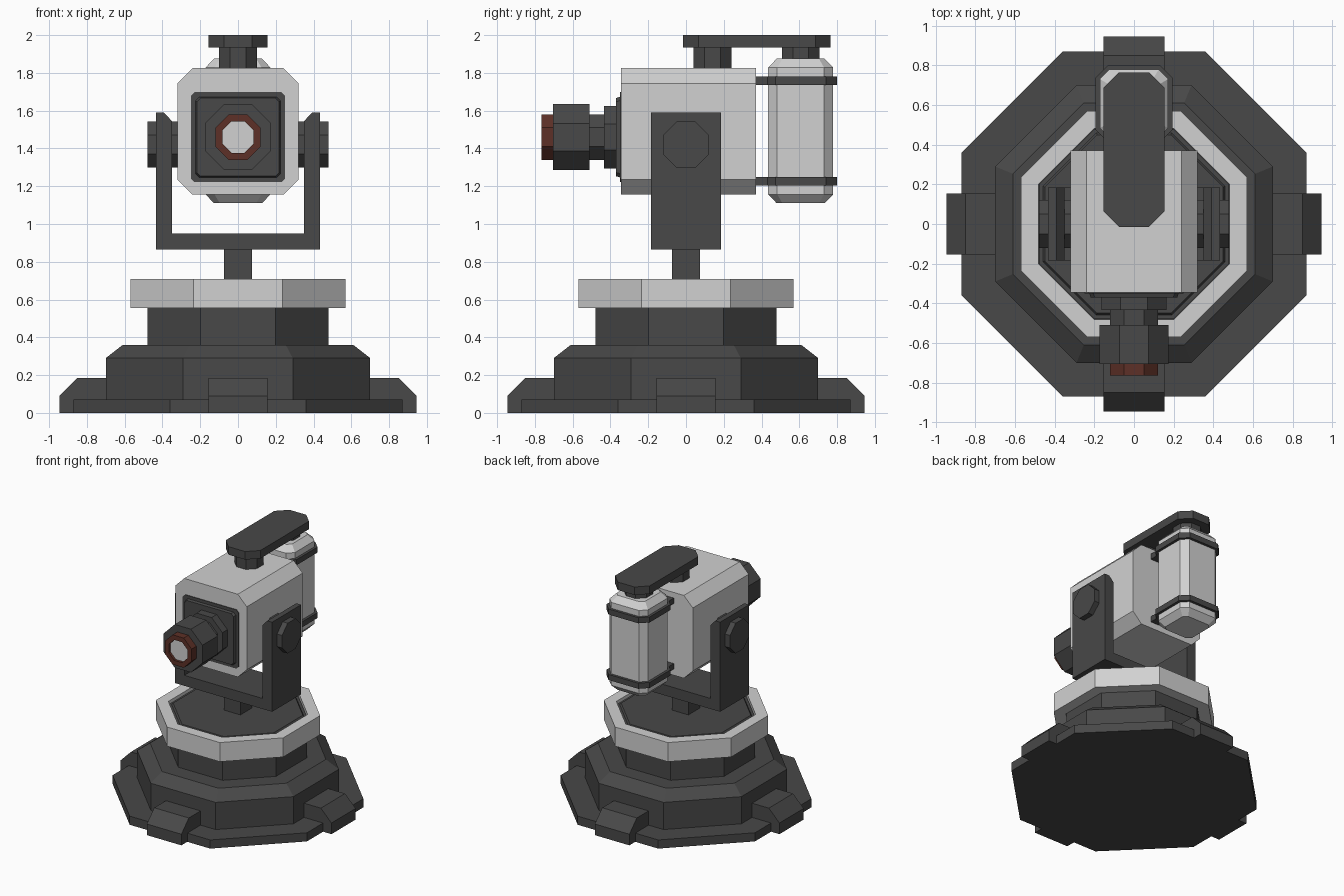
import bpy, bmesh, math
from mathutils import Matrix

if "Cube" in bpy.data.objects:
    bpy.data.objects.remove(bpy.data.objects["Cube"])


def material(name, rgb):
    m = bpy.data.materials.new(name)
    m.diffuse_color = (*rgb, 1)
    m.use_nodes = True
    m.node_tree.nodes["Principled BSDF"].inputs["Base Color"].default_value = m.diffuse_color
    return m


DARK = material("dark grey", (0.065, 0.065, 0.065))
LIGHT = material("light grey", (0.64, 0.64, 0.64))
RED = material("rust red", (0.11, 0.03, 0.02))

# maps (u, v, distance along axis) to x, y, z
AXES = {'x': lambda u, v, t: (t, u, v),
        'y': lambda u, v, t: (u, t, v),
        'z': lambda u, v, t: (u, v, t)}


def skin(name, rings, mat, closed=False, rot=0):
    """Join matching rings of points; cap the ends unless the section loop is closed."""
    bm = bmesh.new()
    loops = [[bm.verts.new(p) for p in ring] for ring in rings]
    n = len(loops[0])
    pairs = list(zip(loops, loops[1:]))
    if closed:
        pairs.append((loops[-1], loops[0]))
    else:
        bm.faces.new(loops[0])
        bm.faces.new(loops[-1])
    for a, b in pairs:
        for i in range(n):
            j = (i + 1) % n
            bm.faces.new((a[i], a[j], b[j], b[i]))
    bmesh.ops.recalc_face_normals(bm, faces=bm.faces)
    bm.transform(Matrix.Rotation(rot, 4, 'Z'))
    mesh = bpy.data.meshes.new(name)
    bm.to_mesh(mesh)
    bm.free()
    mesh.materials.append(mat)
    ob = bpy.data.objects.new(name, mesh)
    bpy.context.collection.objects.link(ob)
    return ob


def outline(hw, hh, c):
    """Rectangle with corners cut by c."""
    return [(hw, -hh + c), (hw, hh - c), (hw - c, hh), (-hw + c, hh),
            (-hw, hh - c), (-hw, -hh + c), (-hw + c, -hh), (hw - c, -hh)]


def loft(name, axis, sections, mat, centre=(0, 0), closed=False):
    """Sections are (half width, half height, corner cut, position along axis)."""
    f = AXES[axis]
    rings = [[f(u + centre[0], v + centre[1], t) for u, v in outline(hw, hh, c)]
             for hw, hh, c, t in sections]
    return skin(name, rings, mat, closed)


def octa(name, axis, steps, mat, centre=(0, 0), closed=False):
    """Octagonal turning; steps are (apothem, position along axis)."""
    k = 1 - math.tan(math.pi / 8)
    return loft(name, axis, [(a, a, a * k, t) for a, t in steps], mat, centre, closed)


def prism(name, axis, pts, a, b, mat, rot=0):
    f = AXES[axis]
    return skin(name, [[f(u, v, t) for u, v in pts] for t in (a, b)], mat, rot=rot)


def box(name, hx, hy, z0, z1, mat, y=0):
    pts = [(-hx, y - hy), (hx, y - hy), (hx, y + hy), (-hx, y + hy)]
    return prism(name, 'z', pts, z0, z1, mat)


# stepped base and turntable
octa("base_plate", 'z', [(0.87, 0), (0.87, 0.07)], DARK)
octa("base_tier", 'z', [(0.70, 0.06), (0.70, 0.29), (0.61, 0.36)], DARK)
octa("column", 'z', [(0.48, 0.35), (0.48, 0.685), (0.46, 0.685), (0.45, 0.70)], DARK)
octa("turntable_ring", 'z', [(0.57, 0.555), (0.57, 0.71), (0.483, 0.71), (0.483, 0.555)],
     LIGHT, closed=True)

# four feet
foot = [(0.65, 0), (0.945, 0), (0.945, 0.09), (0.85, 0.185), (0.65, 0.185)]
for i in range(4):
    prism(f"foot_{i + 1}", 'x', foot, -0.155, 0.155, DARK, rot=i * math.pi / 2)

# post and U-shaped yoke
box("yoke_post", 0.073, 0.073, 0.69, 0.88, DARK)
half = [(0.435, 0.865), (0.435, 1.59), (0.392, 1.59), (0.35, 1.545), (0.35, 0.95)]
yoke = half + [(-x, z) for x, z in reversed(half)]
prism("yoke", 'y', yoke, -0.185, 0.185, DARK)
for side, s in (("right", 1), ("left", -1)):
    octa(f"{side}_pivot", 'x', [(0.122, 0.30 * s), (0.122, 0.48 * s)], DARK, (0, 1.42))

# body with face plate
loft("body", 'y', [(0.32, 0.335, 0.08, -0.345), (0.32, 0.335, 0.08, 0.37)], LIGHT, (0, 1.49))
loft("face_plate", 'y', [(0.25, 0.238, 0.02, -0.33), (0.25, 0.238, 0.02, -0.35),
                         (0.225, 0.213, 0.02, -0.35), (0.218, 0.207, 0.02, -0.37)],
     DARK, (0, 1.46))

# barrel
AIM = (0, 1.46)
octa("barrel", 'y', [(0.165, -0.36), (0.165, -0.435), (0.12, -0.435), (0.12, -0.51),
                     (0.175, -0.51), (0.175, -0.705)], DARK, AIM)
octa("muzzle_ring", 'y', [(0.12, -0.70), (0.12, -0.765), (0.083, -0.765), (0.083, -0.70)],
     RED, AIM, closed=True)
octa("lens", 'y', [(0.083, -0.70), (0.083, -0.745)], LIGHT, AIM)

# rear canister with two straps
CAN = (0, 0.607)
loft("canister", 'z', [(0.127, 0.127, 0.03, 1.11), (0.172, 0.172, 0.048, 1.157),
                       (0.172, 0.172, 0.048, 1.828), (0.127, 0.127, 0.03, 1.875)],
     LIGHT, CAN)
for name, z in (("lower", 1.205), ("upper", 1.735)):
    loft(f"{name}_strap", 'z', [(0.193, 0.193, 0.06, z), (0.193, 0.193, 0.06, z + 0.045)],
         DARK, CAN)
    box(f"{name}_strap_mount", 0.15, 0.05, z, z + 0.045, DARK, y=0.41)

# top link arm on two pegs
loft("link_arm", 'z', [(0.155, 0.39, 0.08, 1.935), (0.155, 0.39, 0.08, 2.0)], DARK, (0, 0.375))
octa("front_peg", 'z', [(0.1, 1.81), (0.1, 1.94)], DARK, (0, 0.14))
octa("rear_peg", 'z', [(0.1, 1.86), (0.1, 1.94)], DARK, CAN)
